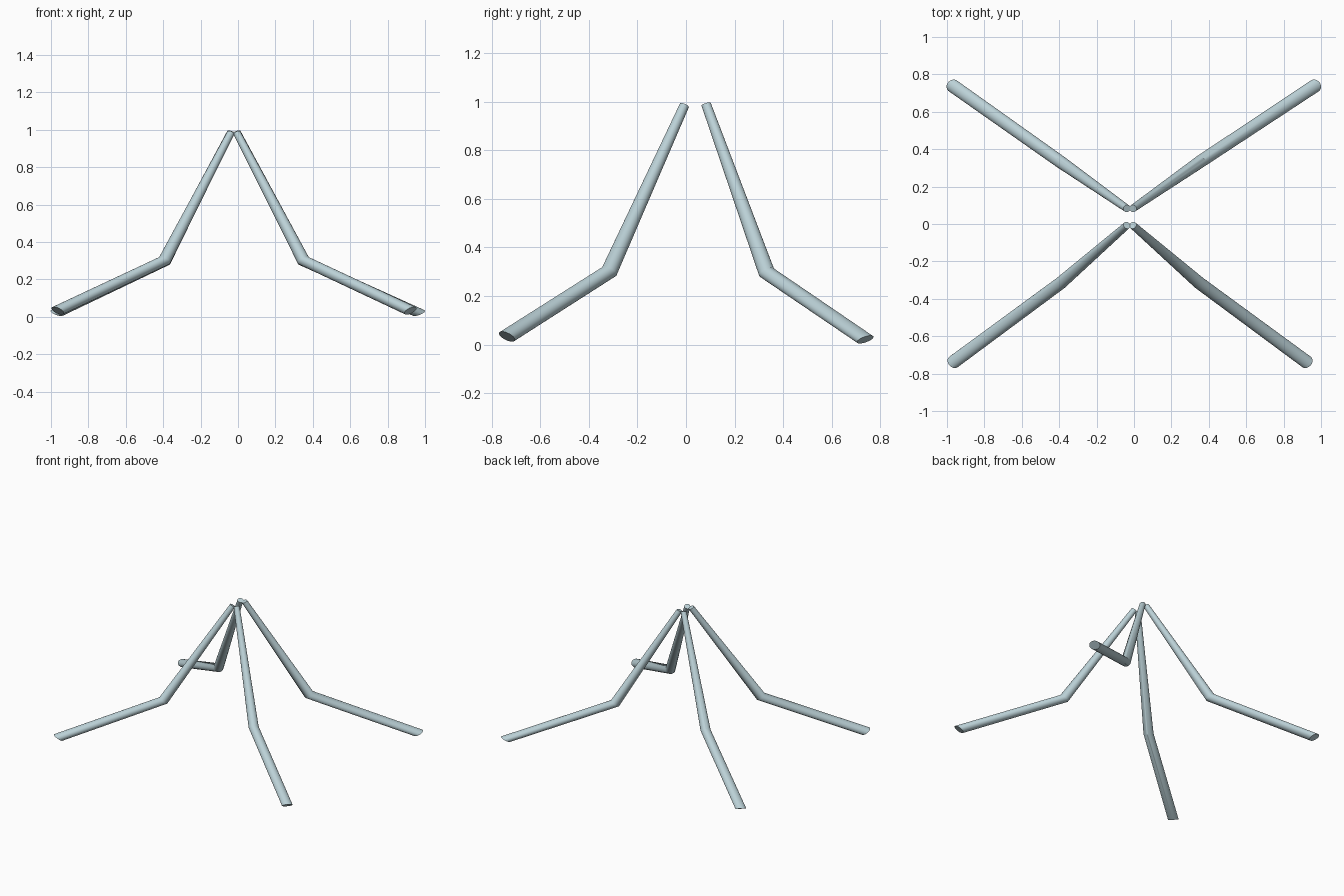
import bpy, bmesh, math
from mathutils import Vector

if "Cube" in bpy.data.objects:
    bpy.data.objects.remove(bpy.data.objects["Cube"])

SIDES = 32

mat = bpy.data.materials.new("pale blue grey")
mat.diffuse_color = (0.50, 0.64, 0.68, 1)
mat.use_nodes = True
mat.node_tree.nodes["Principled BSDF"].inputs["Base Color"].default_value = mat.diffuse_color


def ring(bm, centre, radius, normal):
    """Circle of vertices around a centre, tilted to the given normal."""
    q = Vector((0, 0, 1)).rotation_difference(Vector(normal).normalized())
    c = Vector(centre)
    return [bm.verts.new(c + q @ Vector((radius * math.cos(a), radius * math.sin(a), 0)))
            for a in (2 * math.pi * i / SIDES for i in range(SIDES))]


def leg(name, points, radii, tilt):
    """Bent tapering tube lofted through tilted rings, capped at both ends."""
    bm = bmesh.new()
    rings = [ring(bm, p, r, n) for p, r, n in zip(points, radii, tilt)]
    for a, b in zip(rings, rings[1:]):
        for i in range(SIDES):
            j = (i + 1) % SIDES
            bm.faces.new((a[i], b[i], b[j], a[j]))
    bm.faces.new(rings[0])
    bm.faces.new(rings[-1])
    bmesh.ops.recalc_face_normals(bm, faces=bm.faces)
    me = bpy.data.meshes.new(name)
    bm.to_mesh(me)
    bm.free()
    me.materials.append(mat)
    ob = bpy.data.objects.new(name, me)
    bpy.context.collection.objects.link(ob)
    bpy.context.view_layer.objects.active = ob
    ob.select_set(True)
    bpy.ops.object.shade_smooth_by_angle(angle=math.radians(35))
    ob.select_set(False)


RADII = (0.020, 0.034, 0.036)


def tilts(sx, sy, amounts):
    """Ring normals leaning back towards the middle of the stand."""
    return [(-sx * t, -sy * t, 1) for t in amounts]


# front legs: top, knee, foot
FRONT = (0.45, 0.55, 0.50)
leg("front_left_leg",
    [(-0.038, -0.007, 0.984), (-0.393, -0.316, 0.301), (-0.964, -0.737, 0.033)],
    RADII, tilts(-1, -1, FRONT))
leg("front_right_leg",
    [(-0.006, -0.007, 0.984), (0.350, -0.316, 0.301), (0.922, -0.737, 0.033)],
    RADII, tilts(1, -1, FRONT))

# back legs: top, knee, foot
BACK = (0.30, 0.50, 0.36)
leg("back_left_leg",
    [(-0.038, 0.083, 0.989), (-0.393, 0.332, 0.297), (-0.968, 0.738, 0.021)],
    RADII, tilts(-1, 1, BACK))
leg("back_right_leg",
    [(-0.006, 0.083, 0.989), (0.352, 0.332, 0.297), (0.966, 0.738, 0.021)],
    RADII, tilts(1, 1, BACK))
